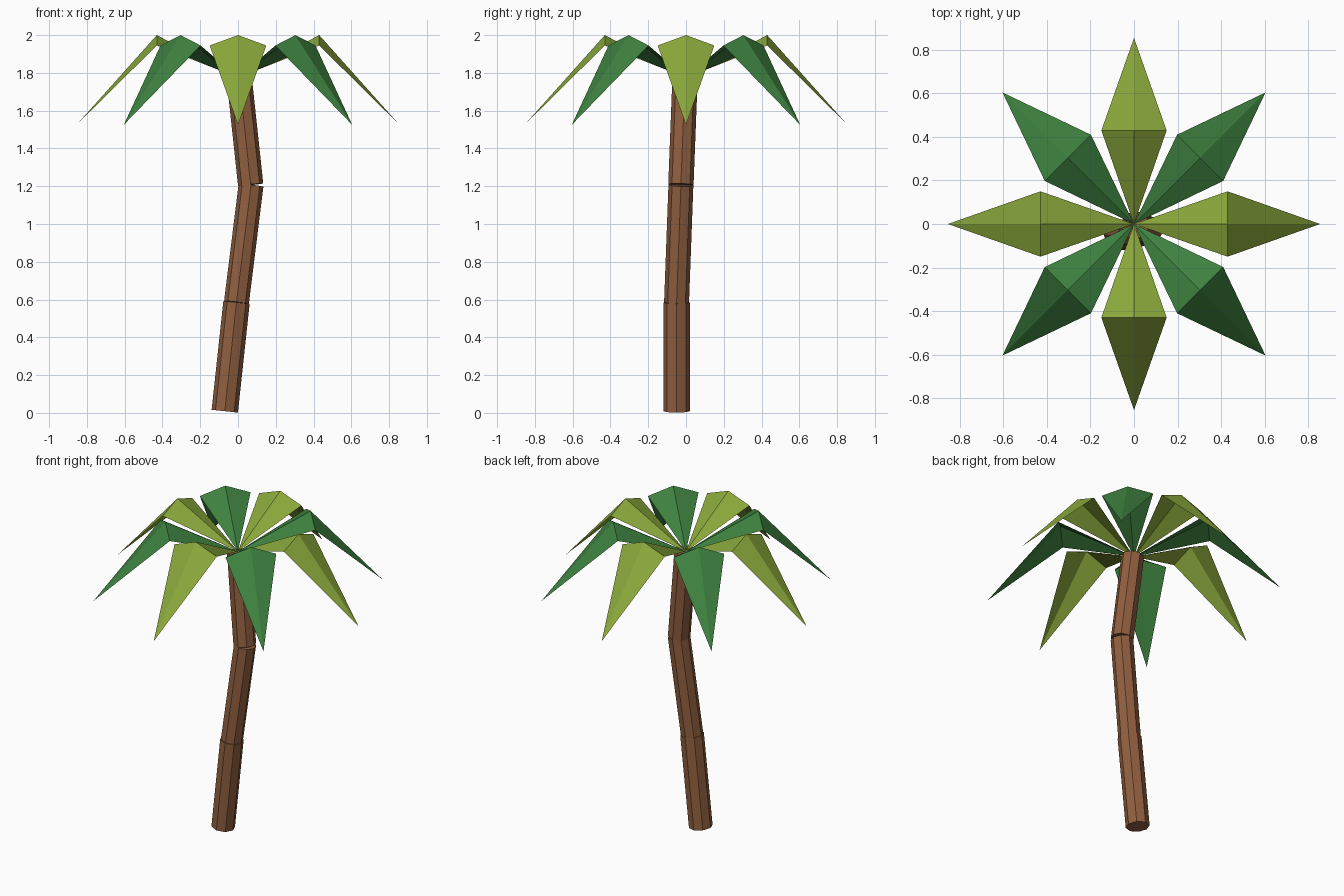
import bpy, bmesh, math
from mathutils import Vector, Matrix

cube = bpy.data.objects.get("Cube")
if cube:
    bpy.data.objects.remove(cube, do_unlink=True)


def make_material(name, rgb):
    mat = bpy.data.materials.new(name)
    mat.use_nodes = True
    mat.diffuse_color = (*rgb, 1)
    mat.node_tree.nodes["Principled BSDF"].inputs["Base Color"].default_value = (*rgb, 1)
    return mat


bark = make_material("brown bark", (0.28, 0.115, 0.05))
lime = make_material("lime leaf", (0.255, 0.39, 0.044))
green = make_material("deep green leaf", (0.048, 0.22, 0.05))


def add_object(name, bm, mat):
    mesh = bpy.data.meshes.new(name)
    bm.to_mesh(mesh)
    bm.free()
    mesh.materials.append(mat)
    obj = bpy.data.objects.new(name, mesh)
    bpy.context.collection.objects.link(obj)
    return obj


# Trunk: octagonal logs stacked end to end, each leaning its own way
def trunk_segment(name, start, end, radius):
    start, end = Vector(start), Vector(end)
    axis = end - start
    bm = bmesh.new()
    bmesh.ops.create_cone(bm, cap_ends=True, segments=8, radius1=radius,
                          radius2=radius, depth=axis.length)
    tilt = Vector((0, 0, 1)).rotation_difference(axis).to_matrix().to_4x4()
    bm.transform(Matrix.Translation((start + end) / 2) @ tilt)
    add_object(name, bm, bark)


trunk_segment("trunk_lower", (-0.07, -0.05, 0.009), (-0.008, -0.05, 0.585), 0.07)
trunk_segment("trunk_middle", (-0.008, -0.05, 0.585), (0.069, -0.027, 1.206), 0.066)
trunk_segment("trunk_upper", (0.067, -0.027, 1.208), (0.006, -0.005, 1.775), 0.067)


# Fronds: folded diamond sheets, rising to a ridge and drooping to a point
def frond(name, angle, mat):
    bm = bmesh.new()
    root = bm.verts.new((0, 0, 1.775))
    ridge = bm.verts.new((0.43, 0, 2.0))
    tip = bm.verts.new((0.855, 0, 1.525))
    left = bm.verts.new((0.43, 0.15, 1.945))
    right = bm.verts.new((0.43, -0.15, 1.945))
    for tri in ((root, ridge, left), (root, right, ridge),
                (ridge, tip, left), (ridge, right, tip)):
        bm.faces.new(tri)
    bm.transform(Matrix.Rotation(angle, 4, "Z"))
    add_object(name, bm, mat)


for i in range(8):
    frond(f"frond_{i + 1}", i * math.pi / 4, green if i % 2 else lime)
